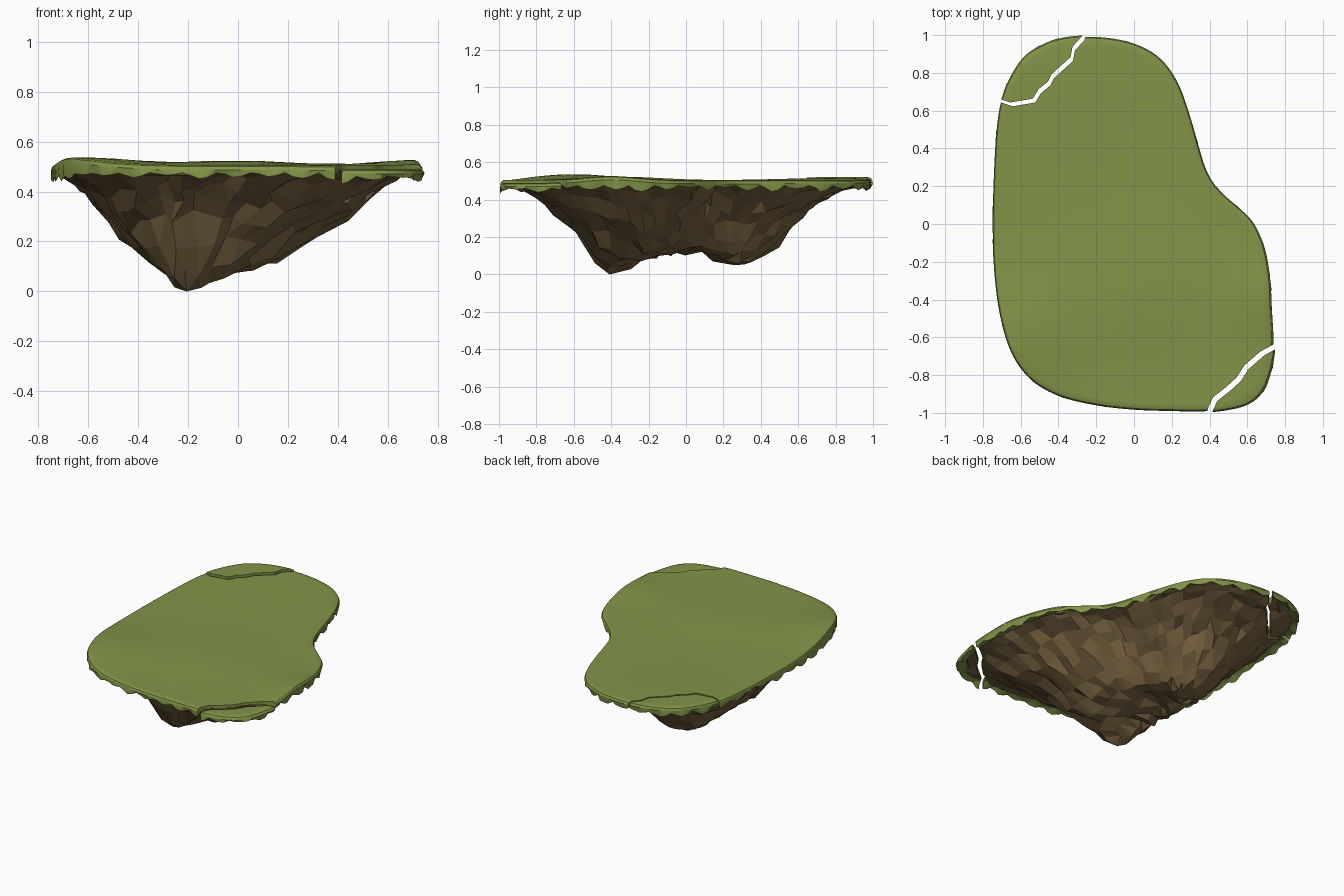
import bpy, bmesh, math, random
from mathutils import Vector

if "Cube" in bpy.data.objects:
    bpy.data.objects.remove(bpy.data.objects["Cube"])

random.seed(11)

# Island outline seen from above
OUTLINE = [(-.27, .99), (-.1, .98), (.05, .935), (.16, .855), (.24, .73), (.3, .56), (.34, .42),
           (.385, .28), (.45, .18), (.55, .09), (.63, .01), (.69, -.12), (.72, -.28), (.73, -.45),
           (.738, -.65), (.71, -.8), (.66, -.9), (.57, -.96), (.4, -.99), (.2, -.99), (0, -.983),
           (-.2, -.96), (-.4, -.91), (-.55, -.82), (-.65, -.68), (-.71, -.48), (-.74, -.25),
           (-.748, 0), (-.74, .3), (-.725, .52), (-.70, .66), (-.65, .78), (-.57, .89), (-.43, .965)]


def material(name, color):
    m = bpy.data.materials.new(name)
    m.diffuse_color = (*color, 1)
    m.use_nodes = True
    m.node_tree.nodes["Principled BSDF"].inputs["Base Color"].default_value = m.diffuse_color
    return m


GRASS = material("grass", (.225, .295, .064))
ROCK = material("rock", (.18, .12, .05))


def sample_outline(count):
    """Evenly spaced points on a closed smooth curve through OUTLINE."""
    p, n, fine = [Vector(c) for c in OUTLINE], len(OUTLINE), []
    for i in range(n):
        a, b, c, d = (p[(i + k) % n] for k in (-1, 0, 1, 2))
        for j in range(12):
            t = j / 12
            fine.append(.5 * (2 * b + (c - a) * t + (2 * a - 5 * b + 4 * c - d) * t * t
                              + (3 * b - a - 3 * c + d) * t ** 3))
    fine.append(fine[0])
    total = sum((fine[i + 1] - fine[i]).length for i in range(len(fine) - 1))
    out, run, want = [], 0, 0
    for u, v in zip(fine, fine[1:]):
        step = (v - u).length
        while want <= run + step and len(out) < count:
            out.append(u.lerp(v, (want - run) / step))
            want += total / count
        run += step
    return out


def toward_spine(p, s):
    """s = 1 on the outline, 0 on the central ridge."""
    return Vector((-.2, .3 * p.y)).lerp(p, s)


def bump(p, x, y, r):
    return math.exp(-((p.x - x) ** 2 + (p.y - y) ** 2) / r ** 2)


def interp(table, s):
    for (a, za), (b, zb) in zip(table, table[1:]):
        if s <= b:
            return za + (zb - za) * (s - a) / (b - a)
    return table[-1][1]


def top_z(p):
    return (.504 + .032 * bump(p, -.62, -.6, .3) + .02 * bump(p, 0, -.35, .3)
            + .022 * bump(p, .7, -.4, .2) + .012 * bump(p, -.4, .8, .4))


SIDE = [(0, .12), (.15, .12), (.33, .135), (.45, .21), (.58, .29), (.75, .39), (.88, .46), (1, .482)]
ENDS = [(0, .12), (.2, .13), (.33, .19), (.42, .3), (.6, .39), (.75, .455), (1, .482)]


def rock_z(p, edge, s):
    d = (edge - toward_spine(edge, 0)).normalized()
    w = d.y ** 2
    z = interp(SIDE, s) * (1 - w) + interp(ENDS, s) * w
    # two peaks, a south-east shoulder and the valley under the waist
    z -= .11 * bump(p, -.2, -.4, .17) + .065 * bump(p, -.2, .27, .15)
    z -= .05 * bump(p, .22, -.25, .24) + .03 * bump(p, .45, -.35, .15)
    return min(z + .09 * bump(p, .22, .12, .16) + .03 * bump(p, -.1, 0, .12), .482)


def loft(name, rings, mat, merge=0):
    """Skin closed rings and cap both ends."""
    bm = bmesh.new()
    loops = [[bm.verts.new(c) for c in r] for r in rings]
    n = len(loops[0])
    for a, b in zip(loops, loops[1:]):
        for i in range(n):
            j = (i + 1) % n
            bm.faces.new((a[i], a[j], b[j], b[i]))
    caps = [bm.faces.new(loops[0]), bm.faces.new(loops[-1])]
    bmesh.ops.triangulate(bm, faces=caps)
    if merge:
        bmesh.ops.remove_doubles(bm, verts=bm.verts[:], dist=merge)
    bmesh.ops.recalc_face_normals(bm, faces=bm.faces[:])
    me = bpy.data.meshes.new(name)
    bm.to_mesh(me)
    bm.free()
    me.materials.append(mat)
    ob = bpy.data.objects.new(name, me)
    bpy.context.collection.objects.link(ob)
    return ob


# Grass cap: flat top, rounded rim, ragged hanging lip, underside
N = 168
edge = sample_outline(N)
cap = []
for s in (.1, .3, .5, .7, .85, .94, .975):
    cap.append([(*toward_spine(p, s), top_z(toward_spine(p, s))) for p in edge])
cap.append([(*toward_spine(p, .99), top_z(p) - .005) for p in edge])
cap.append([(*p, top_z(p) - .019) for p in edge])
lip, tooth = [], 0
for i, p in enumerate(edge):
    if i % 4 == 0:
        tooth = random.uniform(.004, .034)
    drop = (0, tooth * .7, tooth, tooth * random.uniform(.3, .8))[i % 4]
    lip.append((*toward_spine(p, .995 + random.uniform(-.01, .008)),
                .475 - drop - .012 * bump(p, -.75, -.3, .4)))
cap.append(lip)
for s, z in ((.95, .482), (.9, .486), (.5, .486), (.1, .486)):
    cap.append([(*toward_spine(p, s), z) for p in edge])
grass = loft("grass", cap, GRASS)

# Rock underside: faceted, deepest under two peaks
edge = sample_outline(68)
body = [[(*toward_spine(p, .945), .49) for p in edge]]
for s in (.955, .88, .78, .68, .58, .48, .38, .28, .18, .08):
    ring = []
    for p in edge:
        q = toward_spine(p, s)
        z = rock_z(q, p, s)
        if s < .95:
            k = .018 * min(1, s * 1.8)
            q = q + Vector((random.uniform(-k, k), random.uniform(-k, k)))
            z += random.uniform(-.024, .024) * (.5 if s > .85 else 1)
        ring.append((*q, max(0, min(z, .478))))
    body.append(ring)
rock = loft("rock", body, ROCK, merge=.045)
low = min(rock.data.vertices, key=lambda v: v.co.z)
low.co.z = 0

# Crack lines, with a far corner closing each cutter
CRACKS = {
    "back_left": dict(path=[(-.9, .68), (-.71, .65), (-.65, .63), (-.53, .65), (-.5, .70), (-.45, .74),
                            (-.43, .78), (-.33, .87), (-.32, .925), (-.27, .98), (-.2, 1.2)],
                      corner=(-.9, 1.2), out=Vector((-.7, .7)), move=(0, .008, .006)),
    "front_right": dict(path=[(.33, -1.2), (.40, -.98), (.425, -.925), (.495, -.87), (.55, -.82),
                              (.59, -.757), (.675, -.683), (.745, -.645), (.95, -.57)],
                        corner=(.95, -1.2), out=Vector((.7, -.7)), move=(.01, -.006, -.015)),
}


def cutter(crack, shift):
    pts = [Vector(c) + crack["out"] * shift for c in crack["path"]] + [Vector(crack["corner"])]
    return loft("crack_cutter", [[(*p, z) for p in pts] for z in (-.5, 1.2)], ROCK)


def cut(ob, tool, op):
    m = ob.modifiers.new("cut", 'BOOLEAN')
    m.operation, m.object, m.solver = op, tool, 'EXACT'
    m.use_self = True
    dg = bpy.context.evaluated_depsgraph_get()
    me = bpy.data.meshes.new_from_object(ob.evaluated_get(dg))
    ob.modifiers.clear()
    ob.data = me
    bpy.data.objects.remove(tool)


# Break off the two corners, then trim the main island
for name, crack in CRACKS.items():
    for src in (grass, rock):
        piece = src.copy()
        piece.data = src.data.copy()
        piece.name = f"{name}_{src.name}"
        bpy.context.collection.objects.link(piece)
        cut(piece, cutter(crack, .008), 'INTERSECT')
        piece.location = crack["move"]
        cut(src, cutter(crack, -.01), 'DIFFERENCE')
grass.name, rock.name = "main_grass", "main_rock"

# Smooth the turf, keep the rock faceted
for ob in bpy.context.collection.objects:
    ob.select_set("grass" in ob.name)
    if "grass" in ob.name:
        bpy.context.view_layer.objects.active = ob
bpy.ops.object.shade_smooth_by_angle(angle=math.radians(30))
